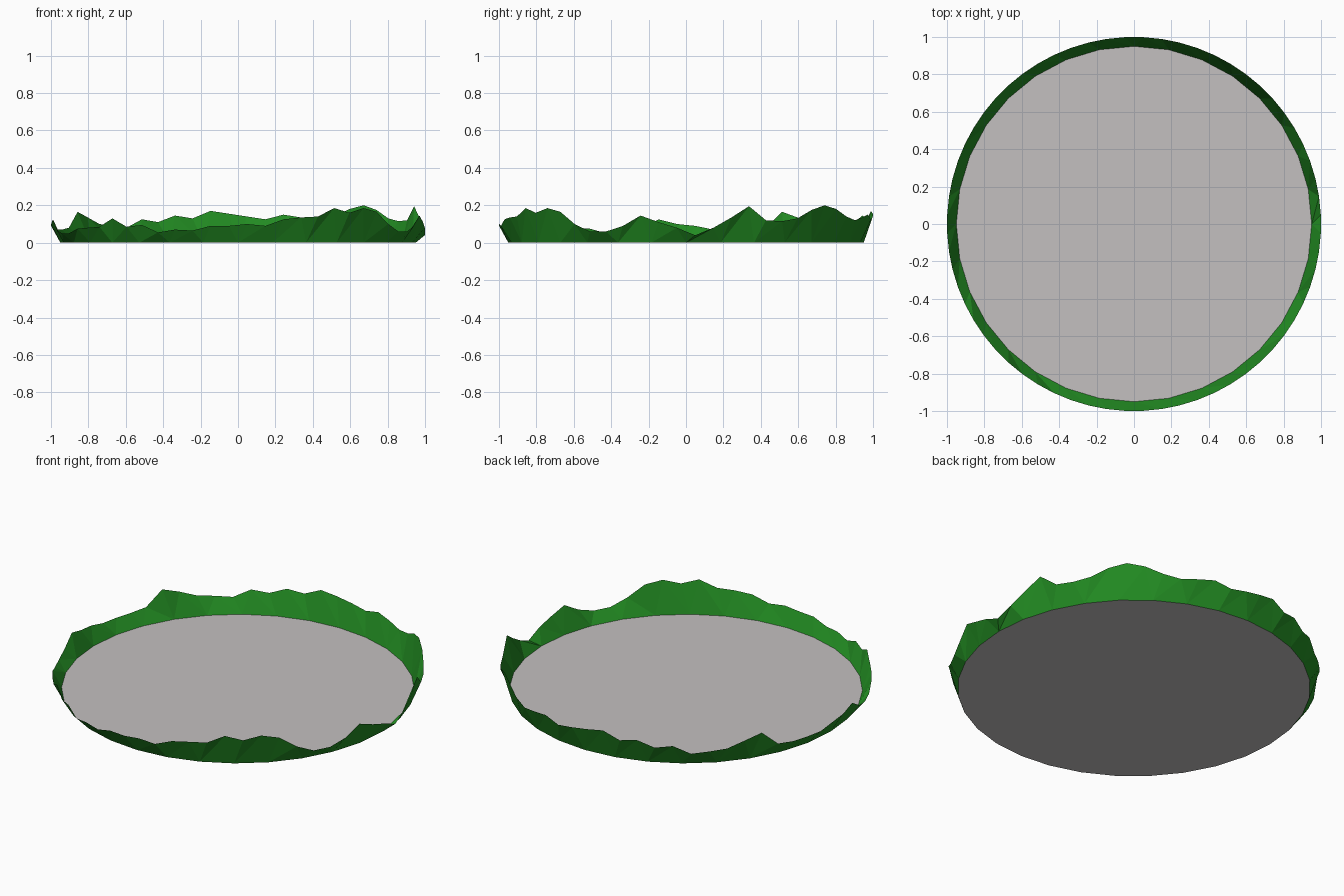
import bpy, bmesh
from math import cos, sin, pi

cube = bpy.data.objects.get("Cube")
if cube:
    bpy.data.objects.remove(cube, do_unlink=True)

BASE_SIDES = 32
BASE_RADIUS, RIM_RADIUS = 0.95, 1.0
# Rim heights in hundredths, counter-clockwise from +x, two per base corner
RIM = [4, 8, 13.5, 19.5, 12, 11.5, 13, 17.5, 20, 18, 14, 12, 13.5, 15, 12.5, 14,
       15.5, 17, 13, 14.5, 11, 12.5, 8, 9, 10, 13.5, 16.5, 8, 7, 7, 7, 9,
       10, 12.5, 7, 5, 5, 7.5, 8, 8.5, 13, 8.5, 9.5, 5.5, 7, 6.5, 9, 9,
       10, 9, 12.5, 13.5, 14, 18.5, 16, 18.5, 16.5, 10, 6, 6, 9, 14.5, 11, 8]


def make_material(name, colour):
    mat = bpy.data.materials.new(name)
    mat.use_nodes = True
    mat.diffuse_color = colour
    mat.node_tree.nodes["Principled BSDF"].inputs["Base Color"].default_value = colour
    return mat


def ring_point(bm, radius, angle, height):
    return bm.verts.new((radius * cos(angle), radius * sin(angle), height))


def base_ring(bm):
    return [ring_point(bm, BASE_RADIUS, 2 * pi * i / BASE_SIDES, 0)
            for i in range(BASE_SIDES)]


def finish(bm, name, material):
    mesh = bpy.data.meshes.new(name)
    bm.to_mesh(mesh)
    bm.free()
    mesh.materials.append(material)
    obj = bpy.data.objects.new(name, mesh)
    bpy.context.collection.objects.link(obj)
    return obj


# Flat floor disc
bm = bmesh.new()
bm.faces.new(base_ring(bm))
finish(bm, "floor_disc", make_material("pale_grey", (0.55, 0.53, 0.53, 1)))

# Jagged flaring border: a triangle over each base corner, a quad over each side
bm = bmesh.new()
base = base_ring(bm)
step = 2 * pi / len(RIM)
rim = [ring_point(bm, RIM_RADIUS, (i + 0.5) * step, h / 100)
       for i, h in enumerate(RIM)]
for i in range(BASE_SIDES):
    before, after = rim[2 * i - 1], rim[2 * i]
    following = rim[2 * i + 1]
    nxt = base[(i + 1) % BASE_SIDES]
    bm.faces.new((base[i], after, before))
    bm.faces.new((base[i], nxt, following))
    bm.faces.new((base[i], following, after))
finish(bm, "jagged_grass_border", make_material("grass_green", (0.016, 0.258, 0.016, 1)))
